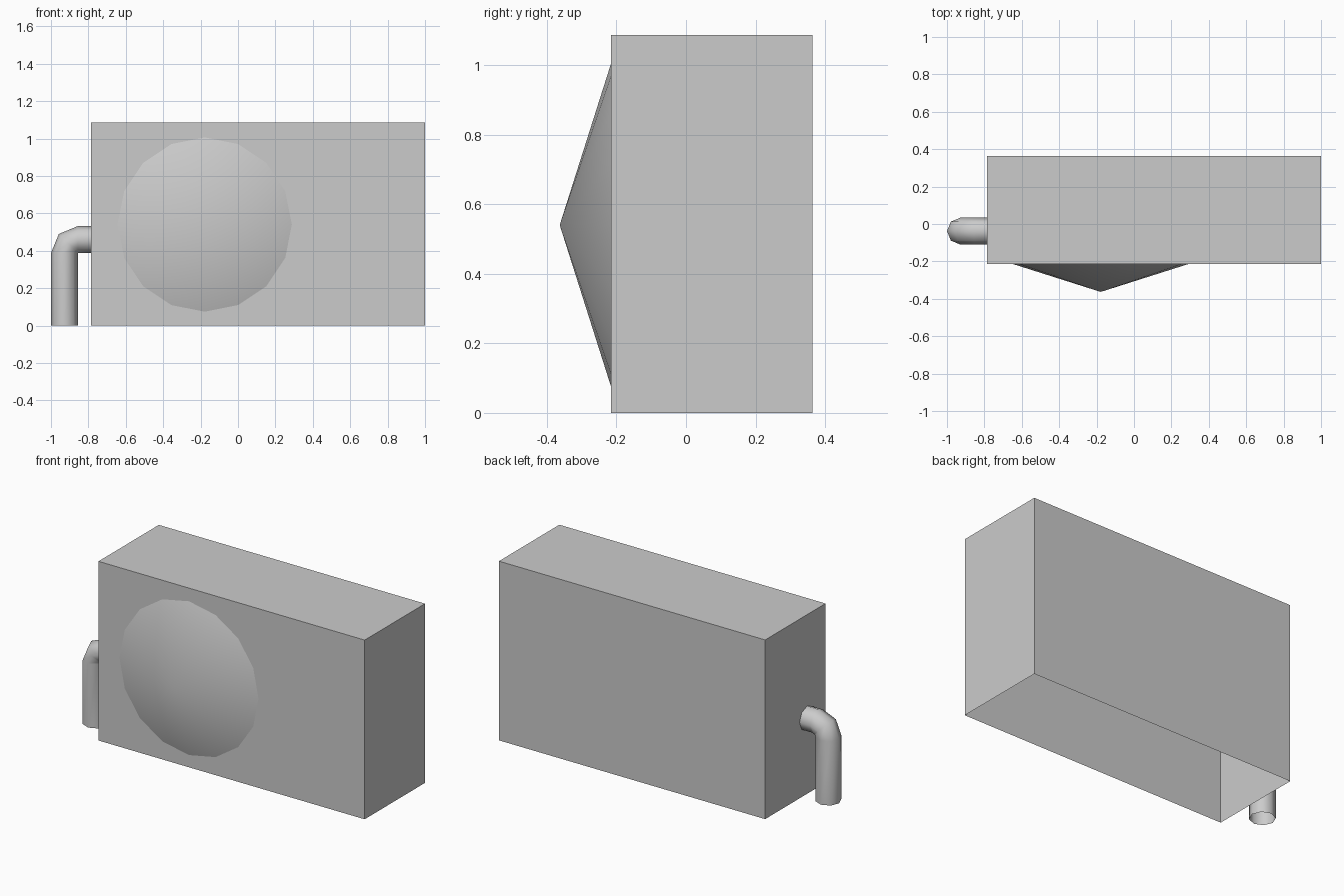
import bpy, bmesh, math
from mathutils import Matrix, Vector

if "Cube" in bpy.data.objects:
    bpy.data.objects.remove(bpy.data.objects["Cube"])

GREY = (0.6, 0.6, 0.6, 1)
grey = bpy.data.materials.new("plain_grey")
grey.use_nodes = True
grey.diffuse_color = GREY
grey.node_tree.nodes["Principled BSDF"].inputs["Base Color"].default_value = GREY


def add_part(name, bm, smooth=False):
    mesh = bpy.data.meshes.new(name)
    bmesh.ops.recalc_face_normals(bm, faces=bm.faces)
    for face in bm.faces:
        face.smooth = smooth
    bm.to_mesh(mesh)
    bm.free()
    mesh.materials.append(grey)
    obj = bpy.data.objects.new(name, mesh)
    bpy.context.collection.objects.link(obj)
    return obj


# Housing: a box without a floor
low, high = Vector((-0.785, -0.215, 0)), Vector((1, 0.363, 1.086))
bm = bmesh.new()
bmesh.ops.create_cube(bm, size=1)
bmesh.ops.scale(bm, vec=high - low, verts=bm.verts)
bmesh.ops.translate(bm, vec=(low + high) / 2, verts=bm.verts)
floor = [f for f in bm.faces if f.calc_center_median().z < 0.01]
bmesh.ops.delete(bm, geom=floor, context='FACES_ONLY')
add_part("housing", bm)

# Fan cover: shallow open cone pointing forward
depth = 0.148
bm = bmesh.new()
bmesh.ops.create_cone(bm, cap_ends=False, segments=16, radius1=0.466,
                      radius2=0, depth=depth)
bmesh.ops.remove_doubles(bm, verts=bm.verts, dist=0.0001)
bmesh.ops.transform(bm, verts=bm.verts,
                    matrix=Matrix.Translation((-0.178, low.y - depth / 2, 0.54))
                    @ Matrix.Rotation(math.pi / 2, 4, 'X'))
add_part("fan_cover", bm, smooth=True)

# Pipe: open octagonal tube that turns about its inner corner into the housing
radius = 0.072
corner = Vector((-0.856, -0.038, 0.388))
bm = bmesh.new()
ring = bmesh.ops.create_circle(bm, segments=8, radius=radius)["verts"]
bmesh.ops.translate(bm, verts=ring, vec=(corner.x - radius, corner.y, 0))


def extrude(edges):
    geom = bmesh.ops.extrude_edge_only(bm, edges=edges)["geom"]
    return ([g for g in geom if isinstance(g, bmesh.types.BMVert)],
            [g for g in geom if isinstance(g, bmesh.types.BMEdge)])


verts, edges = extrude(bm.edges[:])
bmesh.ops.translate(bm, verts=verts, vec=(0, 0, corner.z))
for step in range(2):
    verts, edges = extrude(edges)
    bmesh.ops.rotate(bm, verts=verts, cent=corner,
                     matrix=Matrix.Rotation(math.pi / 4, 3, 'Y'))
verts, edges = extrude(edges)
bmesh.ops.translate(bm, verts=verts, vec=(low.x - corner.x, 0, 0))
bmesh.ops.remove_doubles(bm, verts=bm.verts, dist=0.0001)
add_part("pipe", bm, smooth=True)
